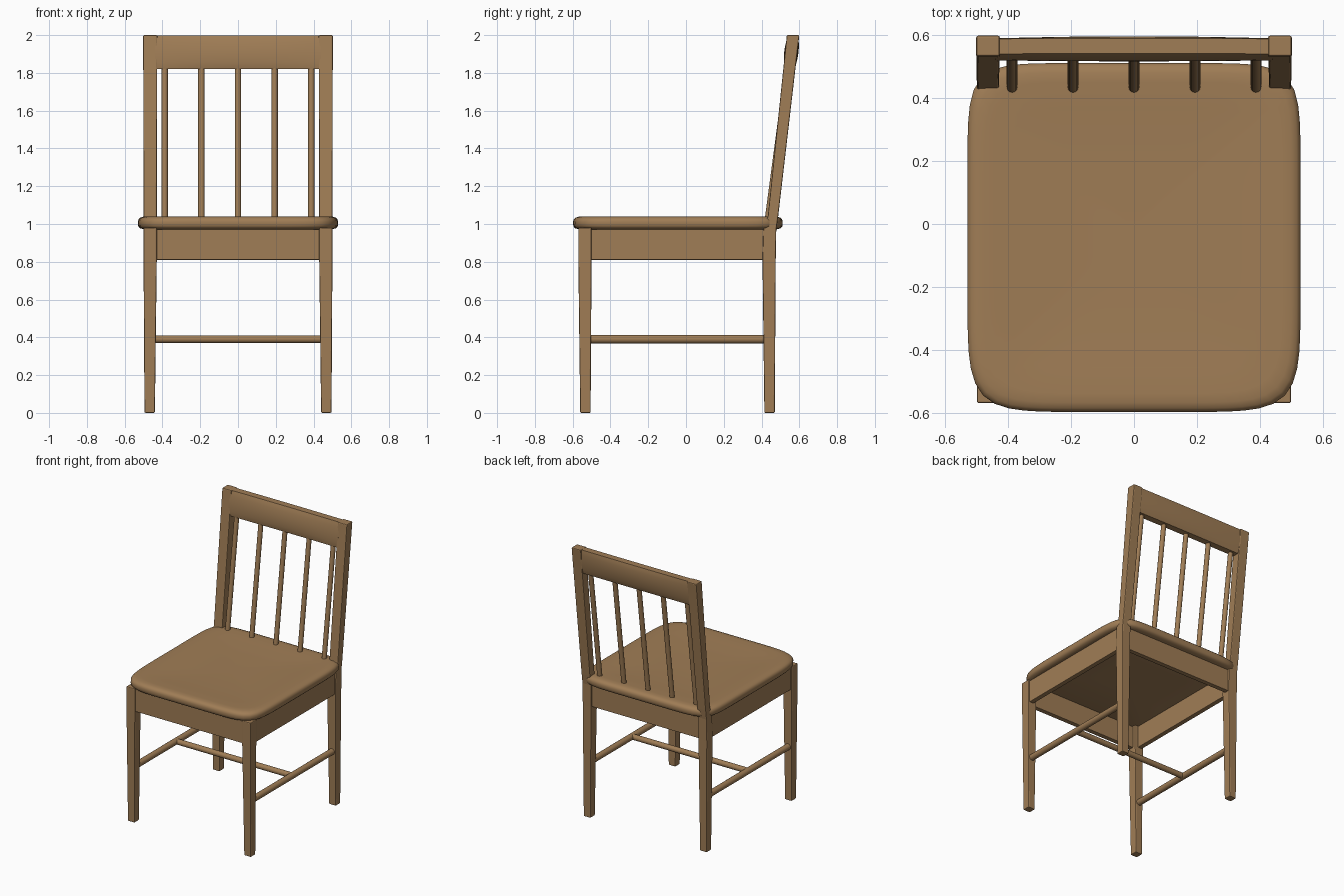
import bpy, bmesh, math
from mathutils import Vector

cube = bpy.data.objects.get("Cube")
if cube:
    bpy.data.objects.remove(cube)

wood = bpy.data.materials.new("warm_wood")
wood.use_nodes = True
colour = (0.35, 0.205, 0.092, 1)
wood.diffuse_color = colour
wood.node_tree.nodes["Principled BSDF"].inputs["Base Color"].default_value = colour


def loft(name, rings, bevel=0, smooth=False):
    """Skin a list of equal-length point rings and cap both ends."""
    bm = bmesh.new()
    rows = [[bm.verts.new(p) for p in ring] for ring in rings]
    n = len(rows[0])
    for a, b in zip(rows, rows[1:]):
        for i in range(n):
            j = (i + 1) % n
            bm.faces.new((a[i], a[j], b[j], b[i]))
    bm.faces.new(rows[0])
    bm.faces.new(rows[-1])
    bmesh.ops.recalc_face_normals(bm, faces=bm.faces)
    mesh = bpy.data.meshes.new(name)
    bm.to_mesh(mesh)
    bm.free()
    mesh.materials.append(wood)
    obj = bpy.data.objects.new(name, mesh)
    bpy.context.collection.objects.link(obj)
    if bevel:
        mod = obj.modifiers.new("soft_edges", "BEVEL")
        mod.width, mod.segments = bevel, 2
    if smooth:
        bpy.ops.object.select_all(action="DESELECT")
        obj.select_set(True)
        bpy.context.view_layer.objects.active = obj
        bpy.ops.object.shade_smooth_by_angle(angle=math.radians(40))
    return obj


def rect(x0, x1, y0, y1, z):
    return [(x0, y0, z), (x1, y0, z), (x1, y1, z), (x0, y1, z)]


def box(name, x0, x1, y0, y1, z0, z1):
    loft(name, [rect(x0, x1, y0, y1, z0), rect(x0, x1, y0, y1, z1)], 0.004)


def rod(name, start, end, radius, sides=16):
    start, end = Vector(start), Vector(end)
    turn = (end - start).to_track_quat("Z", "Y")
    circle = [turn @ Vector((radius * math.cos(i * math.tau / sides),
                             radius * math.sin(i * math.tau / sides), 0)) for i in range(sides)]
    loft(name, [[p + c for c in circle] for p in (start, end)], smooth=True)


# Legs, side aprons and side stretchers, mirrored left and right
for side, s in (("left", 1), ("right", -1)):
    loft(f"front_leg_{side}", [
        rect(s * 0.44, s * 0.495, -0.56, -0.505, 0),
        rect(s * 0.43, s * 0.50, -0.57, -0.50, 0.81),
        rect(s * 0.43, s * 0.50, -0.57, -0.50, 0.98)], 0.006)
    loft(f"rear_leg_and_post_{side}", [
        rect(s * 0.44, s * 0.495, 0.415, 0.47, 0),
        rect(s * 0.43, s * 0.50, 0.405, 0.475, 0.81),
        rect(s * 0.43, s * 0.50, 0.41, 0.478, 0.97),
        rect(s * 0.43, s * 0.50, 0.433, 0.488, 1.04),
        rect(s * 0.427, s * 0.502, 0.534, 0.60, 2)], 0.006)
    box(f"side_apron_{side}", s * 0.455, s * 0.49, -0.51, 0.415, 0.81, 0.972)
    rod(f"side_stretcher_{side}", (s * 0.467, -0.52, 0.39), (s * 0.467, 0.43, 0.39), 0.022)

# Front and rear aprons, cross stretcher
box("front_apron", -0.44, 0.44, -0.56, -0.525, 0.81, 0.972)
box("rear_apron", -0.44, 0.44, 0.43, 0.465, 0.81, 0.972)
rod("cross_stretcher", (-0.467, -0.045, 0.39), (0.467, -0.045, 0.39), 0.02)


# Seat: rounded outline with a soft rim and a shallow dish
def seat_ring(inset, z, count=96):
    ring = []
    for i in range(count):
        a = i * math.tau / count
        c, s = math.cos(a), math.sin(a)
        power = 8 if s > 0 else 7
        r = (abs(c) ** power + abs(s) ** power) ** (-1 / power)
        ring.append((r * c * (0.53 - inset), -0.043 + r * s * (0.555 - inset), z))
    return ring


seat_profile = [(0.40, 0.972), (0.03, 0.972), (0.01, 0.978), (0.002, 0.988), (0, 1.0),
                (0, 1.012), (0.003, 1.024), (0.012, 1.033), (0.03, 1.039), (0.06, 1.04),
                (0.14, 1.036), (0.26, 1.031), (0.40, 1.029), (0.50, 1.028)]
loft("seat", [seat_ring(inset, z) for inset, z in seat_profile], smooth=True)


# Top rail: lens-shaped section, slightly fuller and bowed back at the middle
def rail_ring(x, steps=10):
    middle = 1 - (x / 0.44) ** 2
    front, back = [], []
    for i in range(steps + 1):
        t = i / steps
        z = 1.82 + 0.178 * t
        centre = 0.546 + 0.019 * t + 0.002 * middle
        half = 0.024 + (0.008 + 0.006 * middle) * math.sin(math.pi * t) ** 0.7
        front.append((x, centre - half, z))
        back.append((x, centre + half, z))
    return front + back[::-1]


loft("top_rail", [rail_ring(-0.44 + 0.055 * i) for i in range(17)], smooth=True)

# Back spindles
for i in range(5):
    x = (i - 2) * 0.194
    rod(f"back_spindle_{i + 1}", (x, 0.432, 1.01), (x, 0.545, 1.86), 0.017)
